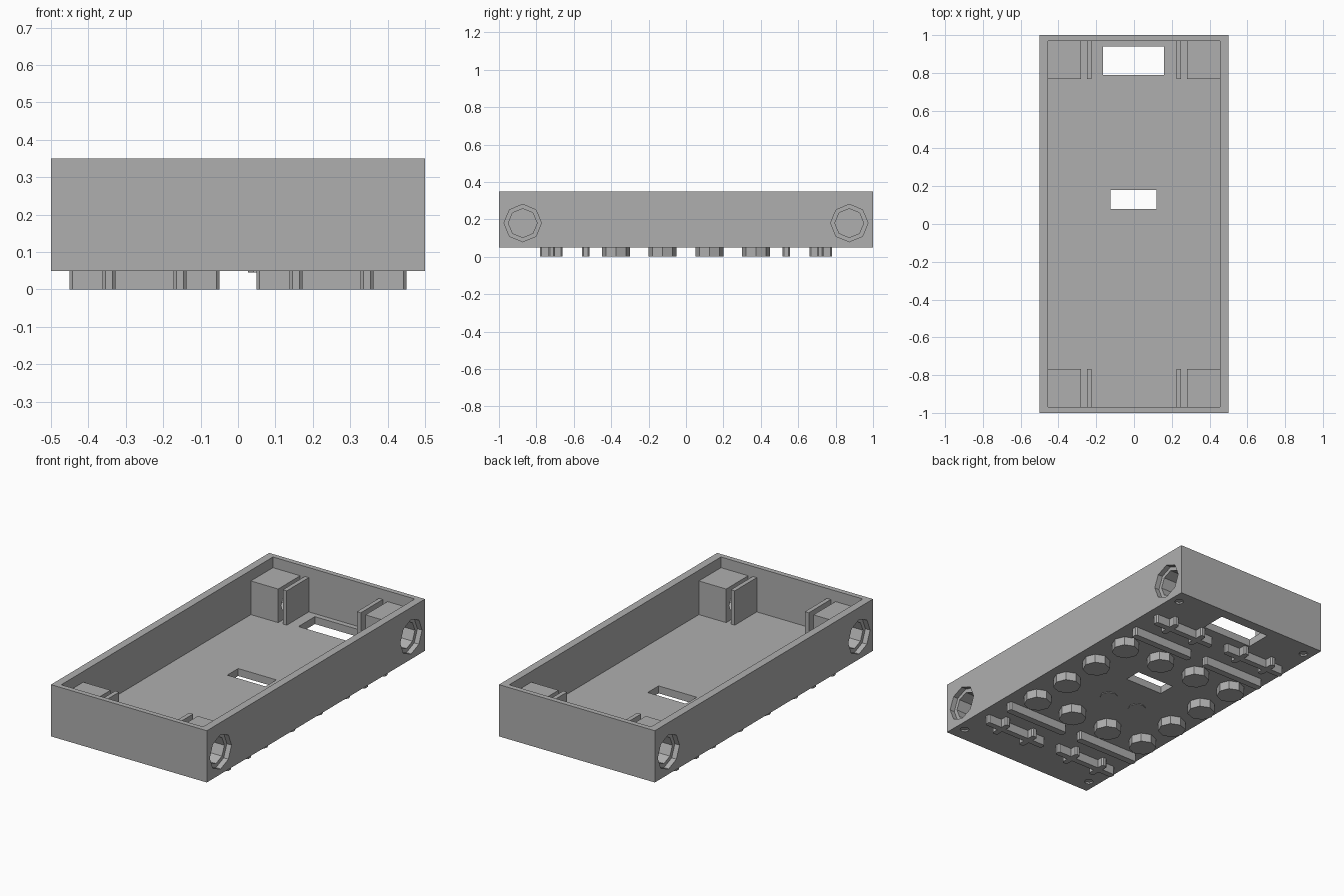
import bpy, bmesh, math
from mathutils import Matrix

cube = bpy.data.objects.get("Cube")
if cube:
    bpy.data.objects.remove(cube, do_unlink=True)

grey = bpy.data.materials.new("plain grey")
grey.use_nodes = True
colour = (0.43, 0.43, 0.43, 1)
grey.diffuse_color = colour
grey.node_tree.nodes["Principled BSDF"].inputs["Base Color"].default_value = colour

SIDES = (-1, 1)
CORNERS = [(sx, sy) for sx in SIDES for sy in SIDES]


def finish(bm, name):
    bmesh.ops.recalc_face_normals(bm, faces=bm.faces)
    mesh = bpy.data.meshes.new(name)
    bm.to_mesh(mesh)
    bm.free()
    mesh.materials.append(grey)
    obj = bpy.data.objects.new(name, mesh)
    bpy.context.scene.collection.objects.link(obj)
    return obj


def add_box(bm, x, y, z):
    """Box from three (low, high) spans."""
    spans = (x, y, z)
    centre = [sum(s) / 2 for s in spans]
    size = [abs(s[1] - s[0]) for s in spans]
    bmesh.ops.create_cube(bm, size=1, matrix=Matrix.Translation(centre)
                          @ Matrix.Diagonal((*size, 1)))


def add_octagon(bm, centre, radius, depth, along_x=False):
    matrix = Matrix.Translation(centre)
    if along_x:
        matrix = matrix @ Matrix.Rotation(math.pi / 2, 4, 'Y')
    bmesh.ops.create_cone(bm, cap_ends=True, segments=8, radius1=radius,
                          radius2=radius, depth=depth, matrix=matrix)


def box_object(name, *spans):
    bm = bmesh.new()
    add_box(bm, *spans)
    return finish(bm, name)


def combine(target, tool, operation):
    """Apply a boolean to the target and discard the tool."""
    mod = target.modifiers.new("boolean", 'BOOLEAN')
    mod.operation, mod.solver, mod.object = operation, 'EXACT', tool
    graph = bpy.context.evaluated_depsgraph_get()
    mesh = bpy.data.meshes.new_from_object(target.evaluated_get(graph))
    target.modifiers.clear()
    target.data = mesh
    bpy.data.objects.remove(tool, do_unlink=True)


# Hollow tray
BASE, RIM, FLOOR, POST_TOP = 0.05, 0.35, 0.093, 0.288
tray = box_object("tray", (-0.5, 0.5), (-1, 1), (BASE, RIM))
combine(tray, box_object("cavity", (-0.455, 0.455), (-0.97, 0.97), (FLOOR, 0.5)),
        'DIFFERENCE')

# Corner posts, each with a thin plate beside it across a slot
bm = bmesh.new()
for sx, sy in CORNERS:
    for near, far, top in ((0.28, 0.48, POST_TOP), (0.225, 0.25, POST_TOP + 0.004)):
        add_box(bm, (sx * near, sx * far), (sy * 0.768, sy * 0.985), (0.07, top))
combine(tray, finish(bm, "corner_posts"), 'UNION')

# Floor openings
bm = bmesh.new()
add_box(bm, (-0.125, 0.12), (0.08, 0.18), (0, 0.2))
add_box(bm, (-0.165, 0.16), (0.79, 0.94), (0, 0.2))
combine(tray, finish(bm, "floor_openings"), 'DIFFERENCE')

# Stepped pin holes in the sides
for radius, inner in ((0.077, 0.265), (0.1, 0.47)):
    bm = bmesh.new()
    for sx, sy in CORNERS:
        add_octagon(bm, (sx * (inner + 0.55) / 2, sy * 0.873, 0.18), radius,
                    0.55 - inner, along_x=True)
    combine(tray, finish(bm, "pin_holes"), 'DIFFERENCE')

# Shallow dimples under the corners
bm = bmesh.new()
for sx, sy in CORNERS:
    add_octagon(bm, (sx * 0.445, sy * 0.915, BASE), 0.025, 0.02)
combine(tray, finish(bm, "dimples"), 'DIFFERENCE')

# Ring of round studs under the tray
bm = bmesh.new()
grid = (-0.375, -0.125, 0.125, 0.375)
for x in grid:
    for y in grid:
        if max(abs(x), abs(y)) > 0.3:
            add_octagon(bm, (x, y, 0.0275), 0.075, 0.055)
finish(bm, "underside_studs")

# Two flat discs at the middle
bm = bmesh.new()
for x in (-0.125, 0.075):
    add_octagon(bm, (x, -0.125, 0.049), 0.048, 0.006)
finish(bm, "centre_discs")

# Straight ribs and crossed ribs under each end
bm = bmesh.new()
for sx, sy in CORNERS:
    for low, high in ((0.515, 0.555), (0.70, 0.735)):
        add_box(bm, (sx * 0.05, sx * 0.45), (sy * low, sy * high), (0, 0.055))
    for x in (0.155, 0.345):
        add_box(bm, (sx * (x - 0.017), sx * (x + 0.017)), (sy * 0.66, sy * 0.78),
                (0, 0.055))
upright = [e for e in bm.edges if abs(e.verts[0].co.z - e.verts[1].co.z) > 0.05]
bmesh.ops.bevel(bm, geom=upright, offset=0.008, segments=1, affect='EDGES')
finish(bm, "underside_ribs")
